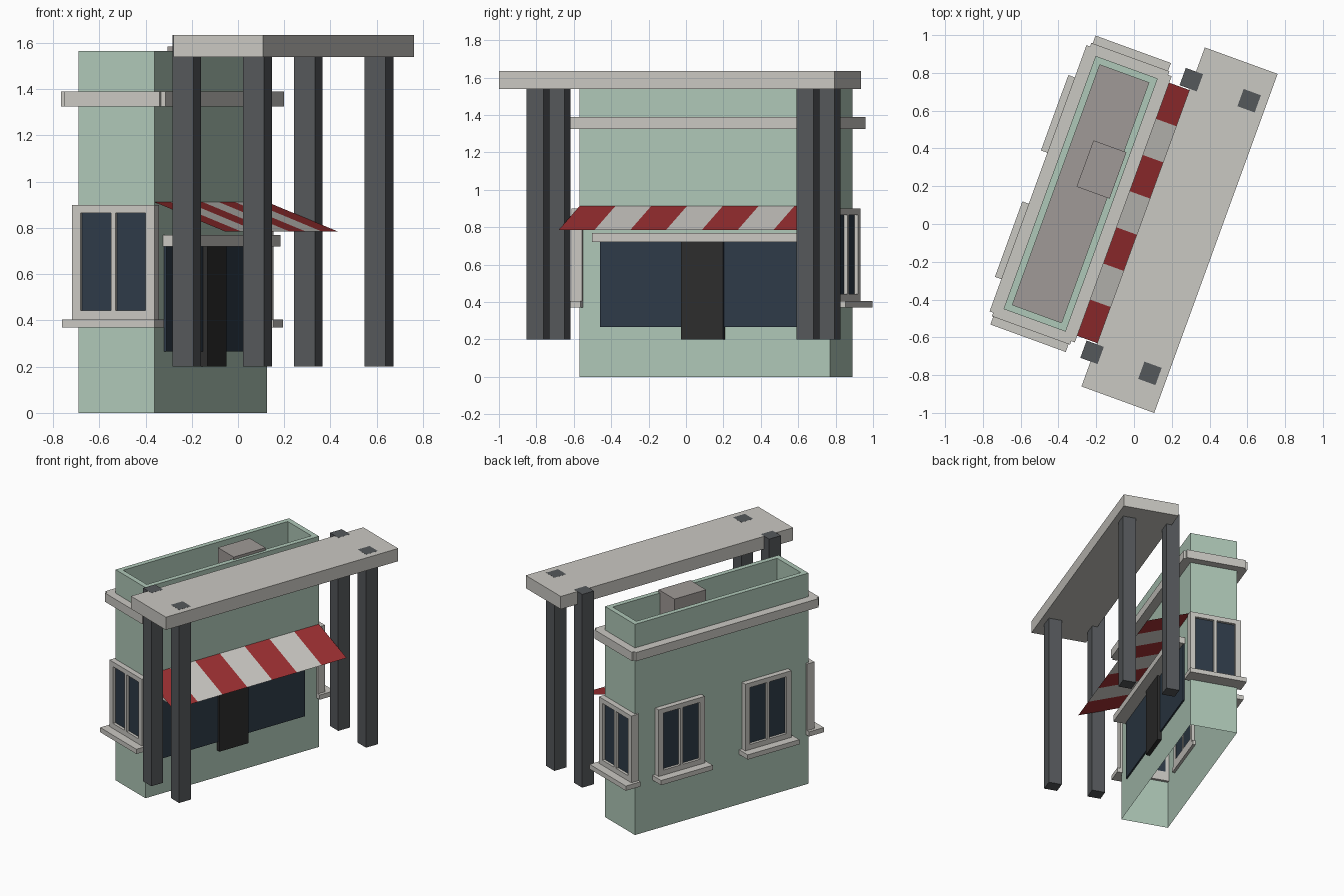
import bpy, bmesh
from math import radians
from mathutils import Matrix, Vector

cube = bpy.data.objects.get("Cube")
if cube:
    bpy.data.objects.remove(cube, do_unlink=True)


def material(name, r, g, b):
    lin = [((c / 255 + 0.055) / 1.055) ** 2.4 for c in (r, g, b)] + [1]
    m = bpy.data.materials.new(name)
    m.use_nodes = True
    m.diffuse_color = lin
    m.node_tree.nodes["Principled BSDF"].inputs["Base Color"].default_value = lin
    return m


GREEN = material("pale green wall", 175, 200, 184)
STONE = material("light stone", 202, 200, 194)
POST = material("dark grey post", 85, 88, 91)
GLASS = material("dark blue glass", 46, 59, 72)
BLACK = material("black door", 45, 45, 45)
RED = material("awning red", 158, 48, 50)
WHITE = material("awning white", 206, 204, 199)
ROOF = material("warm grey roof", 160, 154, 151)

# Shop frame: local x points out of the shopfront, local y runs along it
SHOP = Matrix.Translation((-0.2825, 0.16, 0)) @ Matrix.Rotation(radians(-20), 4, 'Z')
HALF_W, HALF_L = 0.175, 0.713


def finish(name, bm, mats, frame=SHOP):
    me = bpy.data.meshes.new(name)
    bm.to_mesh(me)
    bm.free()
    for m in mats:
        me.materials.append(m)
    ob = bpy.data.objects.new(name, me)
    bpy.context.collection.objects.link(ob)
    ob.matrix_world = frame
    return ob


def add_box(bm, x, y, z):
    """Add a box from (low, high) ranges."""
    lo, hi = Vector((x[0], y[0], z[0])), Vector((x[1], y[1], z[1]))
    mat = Matrix.Translation((lo + hi) / 2) @ Matrix.Diagonal((*(hi - lo), 1))
    return bmesh.ops.create_cube(bm, size=1, matrix=mat)


def boxes(name, mat, ranges, frame=SHOP):
    bm = bmesh.new()
    for r in ranges:
        add_box(bm, *r)
    return finish(name, bm, [mat], frame)


# Building shell: open underneath, with a sunken roof inside the parapet
bm = bmesh.new()
add_box(bm, (-HALF_W, HALF_W), (-HALF_L, HALF_L), (0, 1.565))
bm.normal_update()
bottom = [f for f in bm.faces if f.normal.z < -0.9]
top = [f for f in bm.faces if f.normal.z > 0.9]
bmesh.ops.delete(bm, geom=bottom, context='FACES_ONLY')
bmesh.ops.inset_region(bm, faces=top, thickness=0.052)
out = bmesh.ops.extrude_discrete_faces(bm, faces=top)
bmesh.ops.translate(bm, vec=(0, 0, -0.165), verts=out["faces"][0].verts[:])
out["faces"][0].material_index = 1
finish("building", bm, [GREEN, ROOF])

boxes("roof_unit", ROOF, [((-0.033, 0.153), (0.028, 0.289), (1.4, 1.585))])

# Cornice: two long strips and two end strips
band = (1.325, 1.39)
for side in (-1, 1):
    def span(a, b):
        return tuple(sorted((side * a, side * b)))
    boxes("cornice_long", STONE, [(span(HALF_W, 0.24), (-0.75, 0.75), band)])
    boxes("cornice_end", STONE, [((-0.22, 0.22), span(HALF_L, 0.77), band)])


# Windows: frame, glass and sill, facing local +x
def window(angle, distance, offset):
    frame = (SHOP @ Matrix.Rotation(radians(angle), 4, 'Z')
             @ Matrix.Translation((distance, offset, 0)))
    depth, w = (-0.02, 0.04), 0.19
    low, high, inner = 0.443, 0.865, 0.15
    boxes("window_frame", STONE, [
        (depth, (-w, -inner), (0.4, 0.9)),
        (depth, (inner, w), (0.4, 0.9)),
        (depth, (-inner, inner), (0.4, low)),
        (depth, (-inner, inner), (high, 0.9)),
        (depth, (-0.011, 0.011), (low, high))], frame)
    boxes("window_glass", GLASS, [((-0.015, 0.02), (-inner, inner), (low, high))], frame)
    boxes("window_sill", STONE, [((-0.02, 0.101), (-0.2125, 0.2125), (0.37, 0.405))], frame)


window(90, HALF_L, 0)
window(-90, HALF_L, 0)
for offset in (-0.356, 0.356):
    window(180, HALF_W, offset)

# Shopfront
boxes("shop_window", GLASS, [((0.165, 0.186), (-0.592, 0.592), (0.265, 0.72))])
boxes("door", BLACK, [((0.165, 0.205), (-0.125, 0.115), (0.2, 0.72))])
boxes("shopfront_lintel", STONE, [((0.165, 0.275), (-0.605, 0.605), (0.72, 0.77))])

# Striped awning sheet
bm = bmesh.new()
stripes = 7
step = 2 * HALF_L / stripes
for i in range(stripes):
    a = -HALF_L + i * step
    b = a + step
    corners = [(HALF_W, a, 0.912), (0.5, a, 0.785), (0.5, b, 0.785), (HALF_W, b, 0.912)]
    face = bm.faces.new([bm.verts.new(c) for c in corners])
    face.material_index = i % 2
finish("awning", bm, [RED, WHITE])

# Canopy slab on four posts
boxes("canopy", STONE, [((0.353, 0.763), (-0.957, 0.953), (1.54, 1.635))])
s = 0.0485
for x in (0.344, 0.67):
    for y in (-0.768, 0.768):
        boxes("canopy_post", POST, [((x - s, x + s), (y - s, y + s), (0.2, 1.6355))])
